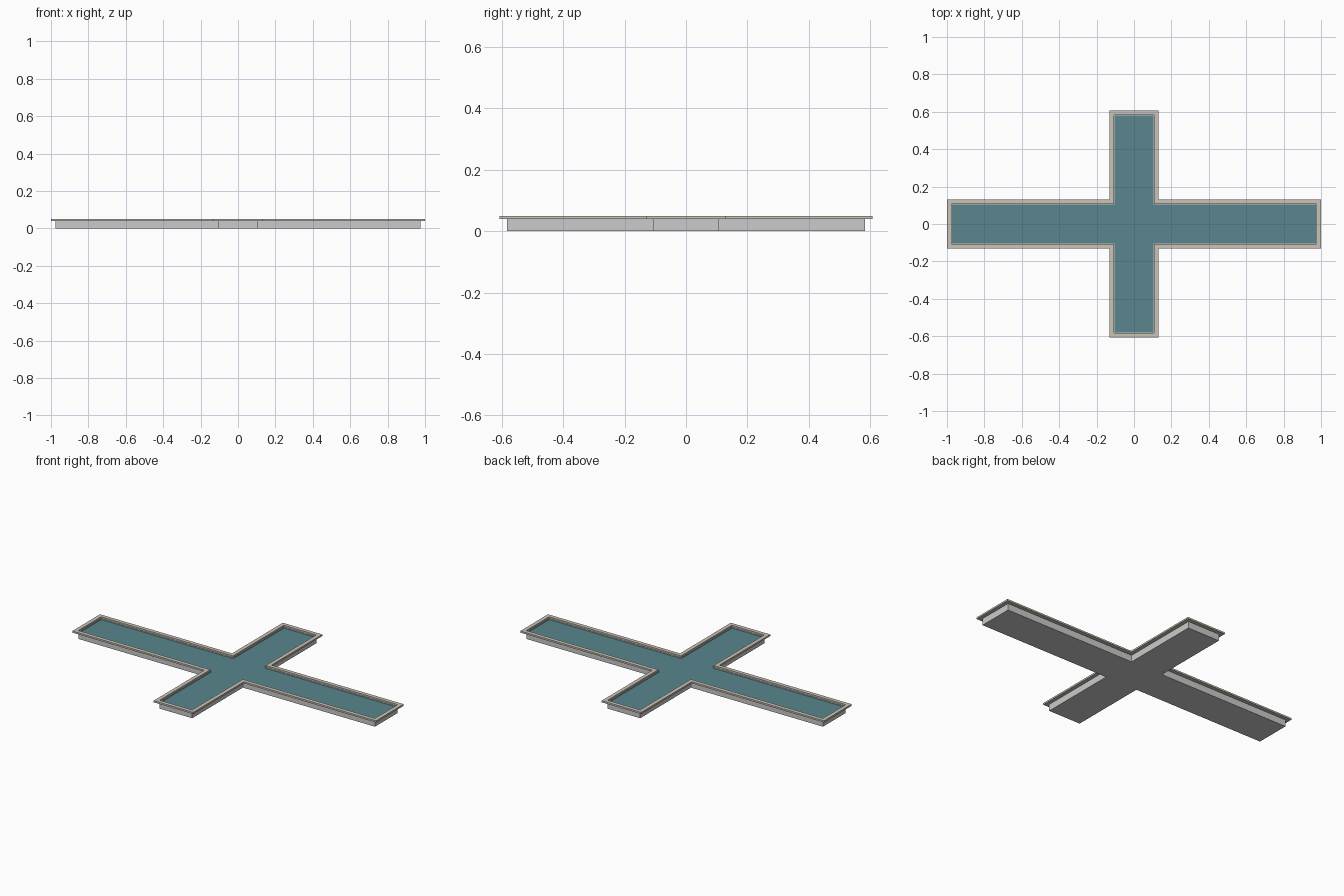
import bpy, bmesh

if "Cube" in bpy.data.objects:
    bpy.data.objects.remove(bpy.data.objects["Cube"])


def cross(a, b, w, d=0.0):
    """Plus-shaped outline: arm reaches a (x) and b (y), half width w, inset by d."""
    a, b, w = a - d, b - d, w - d
    return [(a, -w), (a, w), (w, w), (w, b), (-w, b), (-w, w),
            (-a, w), (-a, -w), (-w, -w), (-w, -b), (w, -b), (w, -w)]


def build(name, loops, color=None, cap_first=False, cap_last=False, closed=False):
    """Bridge a series of (outline, z) loops into one flat-shaded mesh."""
    bm = bmesh.new()
    rings = [[bm.verts.new((x, y, z)) for x, y in pts] for pts, z in loops]
    pairs = list(zip(rings, rings[1:]))
    if closed:
        pairs.append((rings[-1], rings[0]))
    for r, s in pairs:
        n = len(r)
        for i in range(n):
            j = (i + 1) % n
            bm.faces.new((r[i], r[j], s[j], s[i]))
    if cap_first:
        bm.faces.new(rings[0][::-1])
    if cap_last:
        bm.faces.new(rings[-1])
    if len(rings) > 1:
        bmesh.ops.recalc_face_normals(bm, faces=bm.faces)
    me = bpy.data.meshes.new(name)
    bm.to_mesh(me)
    bm.free()
    ob = bpy.data.objects.new(name, me)
    bpy.context.collection.objects.link(ob)
    if color:
        mat = bpy.data.materials.new(name + "_color")
        mat.diffuse_color = color
        mat.use_nodes = True
        mat.node_tree.nodes["Principled BSDF"].inputs["Base Color"].default_value = mat.diffuse_color
        me.materials.append(mat)
    return ob


outer = cross(1.0, 0.607, 0.13)
inner = cross(1.0, 0.607, 0.13, 0.023)
lining = cross(1.0, 0.607, 0.13, 0.026)

# Basin: thin walls and a closed floor
build("basin", [(inner, 0.0), (inner, 0.041), (lining, 0.041), (lining, 0.004)],
      cap_first=True, cap_last=True)

# Coping rim overhanging the basin walls
build("rim", [(outer, 0.04), (outer, 0.05), (inner, 0.05), (inner, 0.04)],
      (0.60, 0.55, 0.48, 1), closed=True)

# Water surface just below the rim
build("water", [(inner, 0.035)], (0.10, 0.24, 0.27, 1), cap_last=True)
